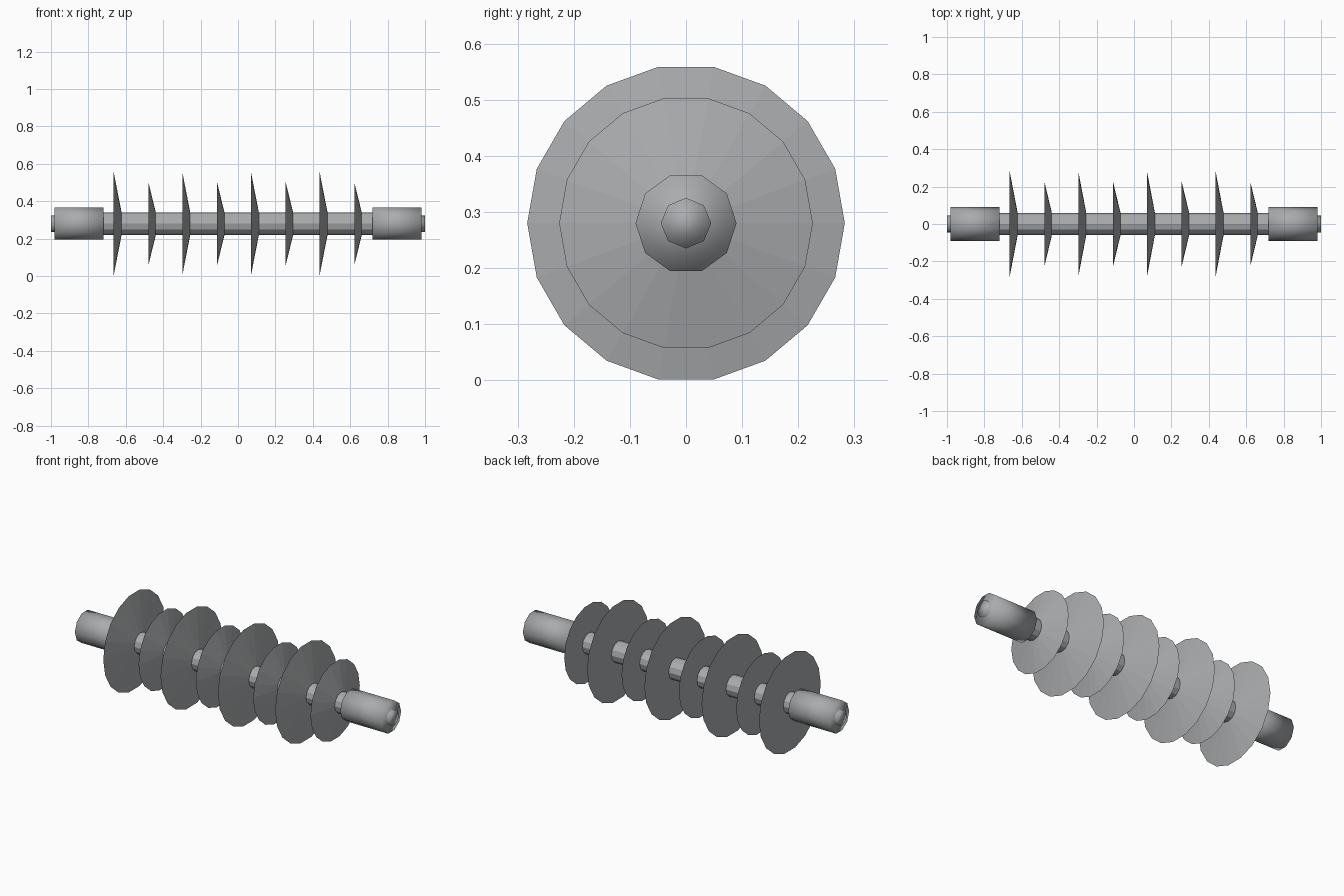
import bpy
import math
from mathutils import Matrix

if "Cube" in bpy.data.objects:
    bpy.data.objects.remove(bpy.data.objects["Cube"])

AXIS_Z = 0.28

grey = bpy.data.materials.new("light grey")
grey.diffuse_color = (0.40, 0.41, 0.42, 1.0)
grey.use_nodes = True
grey.node_tree.nodes["Principled BSDF"].inputs["Base Color"].default_value = grey.diffuse_color


def lathe_part(name, sides, x0, x1, r0, r1, smooth=False):
    """Straight or tapered prism along x, with a corner pointing along y."""
    bpy.ops.mesh.primitive_cone_add(vertices=sides, radius1=r0, radius2=r1, depth=x1 - x0)
    ob = bpy.context.object
    ob.name = name
    # first corner starts on +y; turning z onto x keeps it there
    ob.data.transform(Matrix.Rotation(math.pi / 2, 4, 'Y'))
    ob.location = ((x0 + x1) / 2, 0, AXIS_Z)
    ob.data.materials.append(grey)
    if smooth:
        bpy.ops.object.shade_smooth()
    return ob


# Central rod
lathe_part("core_rod", 12, -0.74, 0.74, 0.06, 0.06)

# Alternating large and small cone-shaped sheds, flat side towards -x
for i in range(4):
    x = -0.665 + i * 0.367
    lathe_part(f"large_shed_{i + 1}", 18, x, x + 0.042, 0.283, 0.064)
    x += 0.186
    lathe_part(f"small_shed_{i + 1}", 18, x, x + 0.039, 0.226, 0.064)

# End fittings with a short stud at each tip
for side, label in ((-1, "left"), (1, "right")):
    a, b = sorted((side * 0.718, side * 0.982))
    lathe_part(f"{label}_end_fitting", 10, a, b, 0.09, 0.09, smooth=True)
    a, b = sorted((side * 0.90, side * 1.0))
    lathe_part(f"{label}_end_stud", 8, a, b, 0.045, 0.045, smooth=True)
